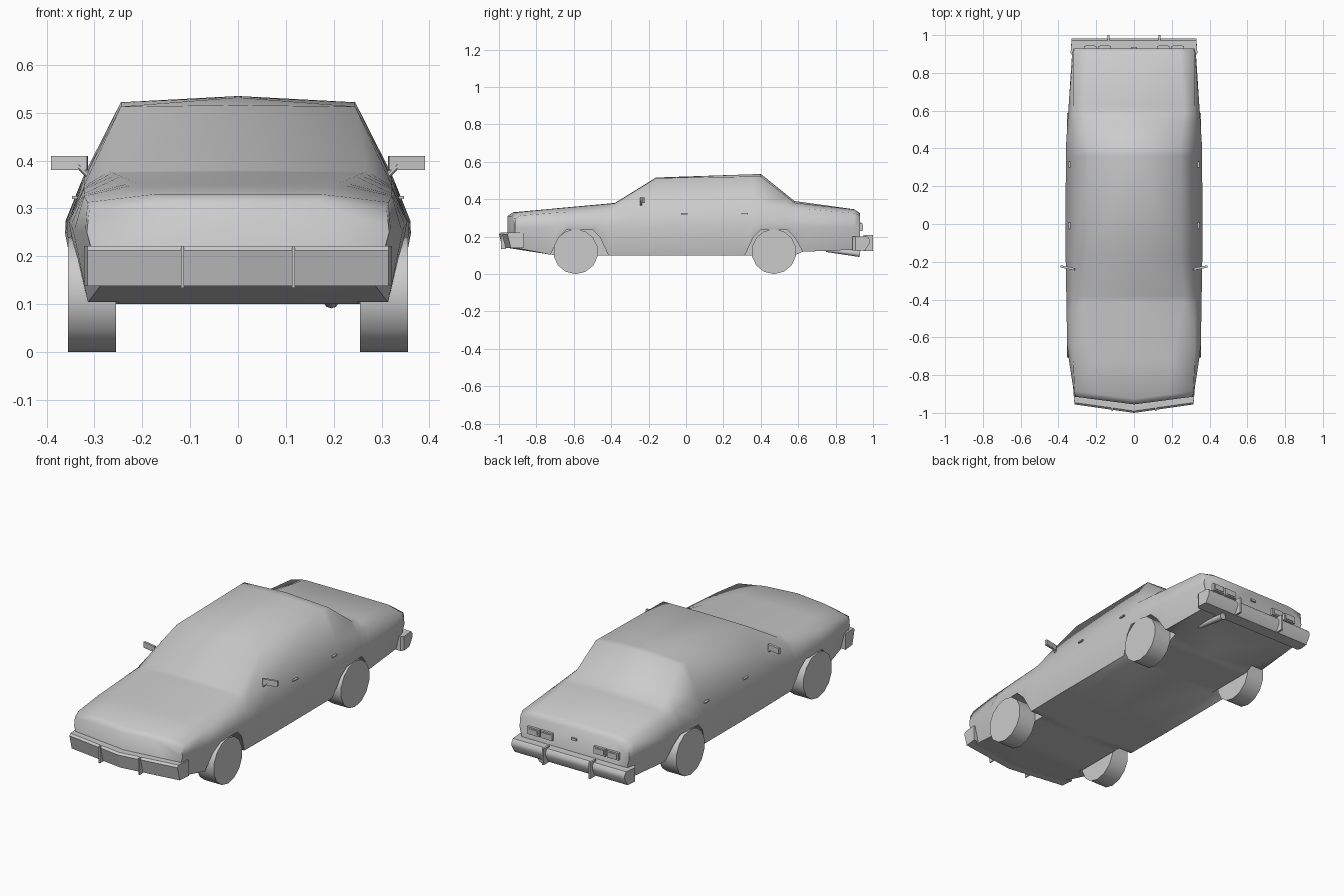
import bpy, bmesh, math
from mathutils import Vector

if "Cube" in bpy.data.objects:
    bpy.data.objects.remove(bpy.data.objects["Cube"], do_unlink=True)

shade = (0.6, 0.6, 0.6, 1)
grey = bpy.data.materials.new("plain_grey")
grey.use_nodes = True
grey.diffuse_color = shade
grey.node_tree.nodes["Principled BSDF"].inputs["Base Color"].default_value = shade


def finish(name, bm, angle=30, mirror=False):
    """Turn a bmesh into a shaded object, mirrored across the car if asked."""
    bmesh.ops.remove_doubles(bm, verts=bm.verts, dist=0.0005)
    bmesh.ops.recalc_face_normals(bm, faces=bm.faces)
    mesh = bpy.data.meshes.new(name)
    bm.to_mesh(mesh)
    bm.free()
    mesh.materials.append(grey)
    obj = bpy.data.objects.new(name, mesh)
    bpy.context.collection.objects.link(obj)
    bpy.ops.object.select_all(action="DESELECT")
    obj.select_set(True)
    bpy.context.view_layer.objects.active = obj
    if mirror:
        obj.modifiers.new("mirror", "MIRROR")
        bpy.ops.object.modifier_apply(modifier="mirror")
    bpy.ops.object.shade_smooth_by_angle(angle=math.radians(angle))


def loft(name, rings, angle, closed):
    """Skin a list of equal-length half rings, cap both ends and mirror."""
    bm = bmesh.new()
    rows = [[bm.verts.new(point) for point in ring] for ring in rings]
    count = len(rows[0])
    for a, b in zip(rows, rows[1:]):
        for i in range(count if closed else count - 1):
            j = (i + 1) % count
            bm.faces.new((a[i], a[j], b[j], b[i]))
    bm.faces.new(rows[0])
    bm.faces.new(rows[-1])
    finish(name, bm, angle, True)


def box_pair(name, centre, size, turn=0):
    """Small box on the left, mirrored to the right."""
    bm = bmesh.new()
    bmesh.ops.create_cube(bm, size=1)
    bmesh.ops.scale(bm, vec=size, verts=bm.verts)
    for v in bm.verts:
        v.co.rotate(Vector((1, 0, 0)).rotation_difference(
            Vector((math.cos(turn), math.sin(turn), 0))))
    bmesh.ops.translate(bm, vec=centre, verts=bm.verts)
    finish(name, bm, mirror=True)


def rod(name, start, end, start_radius, end_radius, sides):
    """Tapered cylinder between two points."""
    start, end = Vector(start), Vector(end)
    axis = end - start
    bm = bmesh.new()
    bmesh.ops.create_cone(bm, cap_ends=True, segments=sides, radius1=start_radius,
                          radius2=end_radius, depth=axis.length)
    rotation = axis.to_track_quat("Z", "Y")
    for v in bm.verts:
        v.co = rotation @ v.co + (start + end) / 2
    finish(name, bm, 40)


def along(track, y):
    """Read a value off a piecewise straight line."""
    for (y0, v0), (y1, v1) in zip(track, track[1:]):
        if y <= y1:
            return v0 + (v1 - v0) * (y - y0) / (y1 - y0)
    return track[-1][1]


# Body guide lines, each running from nose to tail
nose, tail, roof_front, roof_rear, glass_base = -.955, .93, -.16, .4, .58
ridge = [(nose, .31), (-.925, .33), (-.38, .38), (roof_front, .516),
         (roof_rear, .535), (glass_base, .39), (.9, .346), (tail, .325)]
droop = [(nose, 0), (roof_front, .003), (roof_rear, .013), (tail, 0)]
top_edge = [(nose, .17), (-.72, .2), (-.38, .27), (roof_front, .245),
            (roof_rear, .245), (glass_base, .265), (tail, .24)]
shoulder = [(nose, .295), (-.925, .313), (roof_front, .362),
            (roof_rear, .37), (.9, .325), (tail, .31)]
waist = [(nose, .316), (-.64, .354), (roof_front, .362),
         (roof_rear, .361), (.9, .328), (tail, .32)]
belly = [(nose, .14), (-.7, .1), (glass_base, .1), (.65, .13), (tail, .13)]
arches = (-.57, .47)

stations = [nose, -.925, -.38, roof_front, .9, tail]
stations += [c + s * d for c in arches for d in (.155, .11, .07) for s in (-1, 1)]


def body_ring(y):
    """Half section, with the wheel arch lifting the sill."""
    reach = min(abs(y - c) for c in arches) / .155
    lift = .15 * max(0, 1 - reach ** 3)
    low, wide, top = along(belly, y), along(waist, y), along(ridge, y)
    sill = wide - .03 + lift / 6
    half = [(0, low), (.25, low), (.25, low + lift), (sill, low + lift),
            (wide, .25 + lift / 6), (min(.322, wide - .005), along(shoulder, y)),
            (along(top_edge, y), top - along(droop, y)), (0, top)]
    bow = .13 if y < -.9 else 0        # nose swept back to the corners
    return [(x, y + bow * x, z) for x, z in half]


loft("body", [body_ring(y) for y in sorted(stations)], 72, False)


def bumper(name, outline, levels):
    """Plan outline stacked at several heights, its outer face set back."""
    loft(name, [[(x, y * (1 - inset) if abs(y) > .95 else y, z) for x, y in outline]
                for z, inset in levels], 40, True)


# Front bumper, pointed in plan
bumper("front_bumper", [(0, -1), (.315, -.955), (.322, -.87), (0, -.9)],
       [(.138, .02), (.212, 0), (.222, .01)])
box_pair("front_bumper_guard", (.116, -.976, .178), (.007, .028, .088))

# Rear bumper, wrapped round the corners
bumper("rear_bumper", [(0, .89), (.325, .89), (.336, .905), (.33, .982), (0, .982)],
       [(.125, .025), (.165, 0), (.185, 0), (.2, .012)])
box_pair("rear_bumper_guard", (.136, .975, .165), (.01, .05, .085))

# Tail lamps, paired raised plates with lenses
for label, x in (("inner", .155), ("outer", .232)):
    box_pair(label + "_tail_lamp", (x, .934, .25), (.068, .018, .038))
    box_pair(label + "_tail_lens", (x, .942, .25), (.052, .008, .024))
box_pair("plate_lamp", (0, .932, .27), (.03, .012, .012))

# Wheels and mirror arms on both sides
for side, label in ((1, "left"), (-1, "right")):
    for place, y in (("front", -.59), ("rear", .47)):
        rod(f"{place}_{label}_wheel", (side * .255, y, .12),
            (side * .355, y, .12), .12, .12, 14)
    rod(label + "_mirror_arm", (side * .312, -.24, .368),
        (side * .335, -.238, .39), .006, .005, 6)

# Mirror heads and door handles
box_pair("mirror_head", (.352, -.232, .395), (.076, .012, .03), .2)
for label, y in (("front", -.01), ("rear", .315)):
    box_pair(label + "_door_handle", (.341, y, .323), (.012, .034, .007))

# Exhaust
rod("exhaust", (.195, .75, .13), (.195, .93, .108), .012, .017, 10)
